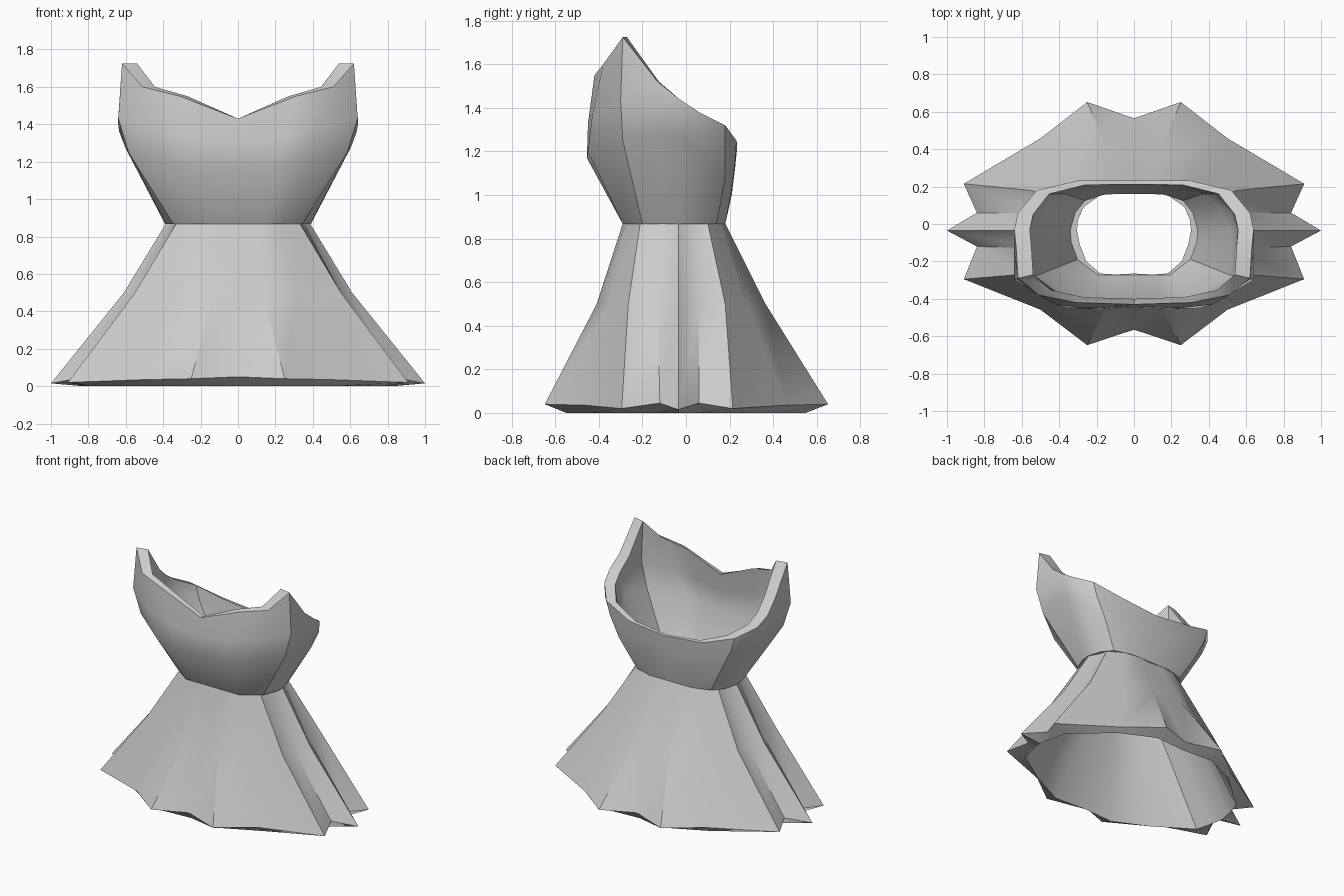
import bpy
import math


def full_ring(half):
    """Mirror a half outline (front to back along +x) into a closed ring."""
    return half + [(-x, y, z) for x, y, z in reversed(half[1:-1])]


def cloth(name, outer, inner, angle):
    """Skin rings up the outside, over the rim and down the inside."""
    rings = [full_ring(h) for h in outer + inner[::-1]]
    n, m = len(rings[0]), len(rings)
    verts = [p for r in rings for p in r]
    faces = [(k * n + i, k * n + (i + 1) % n,
              (k + 1) % m * n + (i + 1) % n, (k + 1) % m * n + i)
             for k in range(m) for i in range(n)]
    mesh = bpy.data.meshes.new(name)
    mesh.from_pydata(verts, [], faces)
    obj = bpy.data.objects.new(name, mesh)
    bpy.context.collection.objects.link(obj)
    bpy.ops.object.select_all(action='DESELECT')
    obj.select_set(True)
    bpy.context.view_layer.objects.active = obj
    bpy.ops.object.shade_smooth_by_angle(angle=math.radians(angle))
    return obj


def flat(points, z):
    return [(x, y, z) for x, y in points]


def shrink(ring, sx, sy, cy=-.055):
    return [(x * sx, cy + (y - cy) * sy, z) for x, y, z in ring]


# Pleated skirt outside: spiky hem, softer folds half way, gathered waist
hem = [(0, -.565, .05), (.25, -.648, .04), (.5, -.458, .035), (.91, -.295, .02),
       (.84, -.12, .045), (1.0, -.035, .015), (.84, .06, .045), (.91, .215, .02),
       (.5, .458, .035), (.25, .652, .04), (0, .565, .05)]
middle = [(0, -.37), (.13, -.41), (.32, -.35), (.55, -.265), (.53, -.13),
          (.61, -.035), (.53, .06), (.55, .18), (.32, .28), (.13, .365), (0, .32)]
waist = [(0, -.28), (.10, -.29), (.22, -.275), (.33, -.21), (.35, -.11),
         (.385, -.035), (.35, .03), (.33, .10), (.22, .165), (.10, .18), (0, .17)]

# Smooth oval lining of the skirt
hem_in = [(0, -.535), (.25, -.55), (.5, -.43), (.78, -.25), (.81, -.13),
          (.83, -.035), (.81, .06), (.78, .18), (.5, .43), (.25, .55), (0, .535)]
middle_in = [(0, -.355), (.13, -.37), (.31, -.325), (.5, -.235), (.51, -.13),
             (.52, -.035), (.51, .06), (.5, .15), (.31, .255), (.13, .32), (0, .305)]
waist_in = [(0, -.265), (.10, -.27), (.18, -.265), (.255, -.2), (.29, -.11),
            (.305, -.035), (.3, .02), (.27, .09), (.18, .155), (.10, .16), (0, .16)]
cloth("skirt", [hem, flat(middle, .5), flat(waist, .87)],
      [flat(hem_in, 0), flat(middle_in, .5), flat(waist_in, .87)], 40)

# Strapless bodice: waist, ribs, bust and neckline with raised side points
base = [(0, -.29), (.14, -.29), (.22, -.29), (.345, -.2), (.385, -.1),
        (.39, -.03), (.36, .07), (.3, .14), (.17, .18), (0, .18)]
bust = [(0, -.445, 1.17), (.2, -.455, 1.17), (.35, -.45, 1.2), (.585, -.29, 1.25),
        (.605, -.12, 1.28), (.60, -.03, 1.27), (.53, .1, 1.16),
        (.42, .18, 1.08), (.24, .21, 1.03), (0, .21, 1.0)]
upper = [(0, -.44, 1.3), (.25, -.45, 1.33), (.42, -.43, 1.37), (.64, -.3, 1.43),
         (.642, -.13, 1.41), (.635, -.03, 1.36), (.6, .08, 1.29),
         (.49, .18, 1.22), (.27, .225, 1.15), (0, .225, 1.12)]
neckline = [(0, -.43, 1.43), (.31, -.42, 1.55), (.51, -.38, 1.6), (.62, -.29, 1.725),
            (.63, -.13, 1.52), (.64, -.03, 1.44), (.62, .06, 1.38),
            (.52, .18, 1.32), (.3, .232, 1.25), (0, .235, 1.22)]
shell = [flat(base, .867), bust, upper, neckline]
cloth("bodice", shell, [shrink(r, .87, .92) for r in shell], 32)
